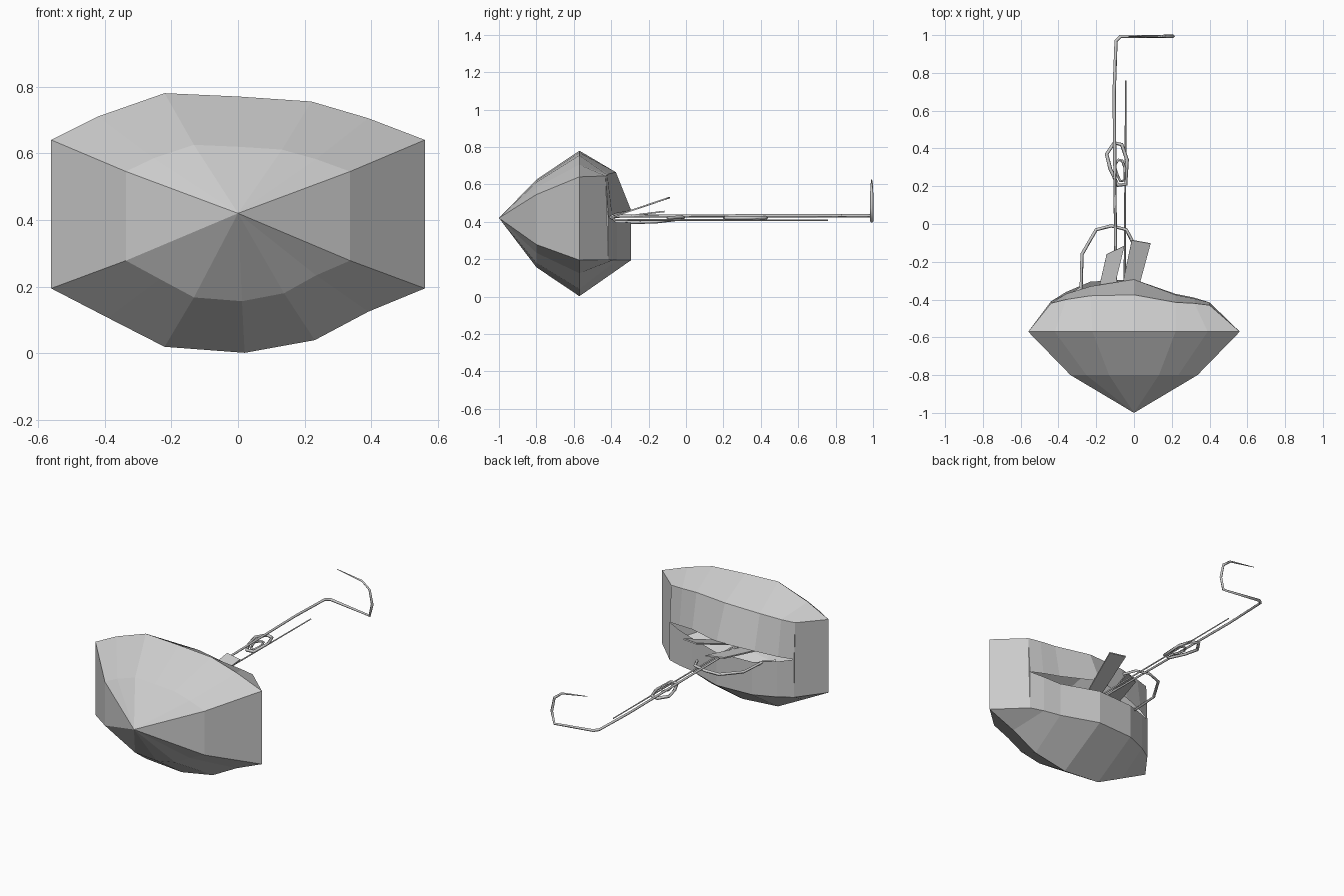
import bpy

if "Cube" in bpy.data.objects:
    bpy.data.objects.remove(bpy.data.objects["Cube"])

def make_mesh(name, verts, faces):
    me = bpy.data.meshes.new(name)
    me.from_pydata(verts, [], faces)
    me.update()
    ob = bpy.data.objects.new(name, me)
    bpy.context.collection.objects.link(ob)
    return ob

def tube(name, pts, r, radii=None, closed=False):
    """Low-poly square tube along a path."""
    cu = bpy.data.curves.new(name, 'CURVE')
    cu.dimensions = '3D'
    cu.bevel_depth = r
    cu.bevel_resolution = 0
    cu.use_fill_caps = True
    sp = cu.splines.new('POLY')
    sp.points.add(len(pts) - 1)
    for i, p in enumerate(pts):
        sp.points[i].co = (*p, 1)
        sp.points[i].radius = radii[i] if radii else 1
    sp.use_cyclic_u = closed
    ob = bpy.data.objects.new(name, cu)
    bpy.context.collection.objects.link(ob)
    bpy.ops.object.select_all(action='DESELECT')
    ob.select_set(True)
    bpy.context.view_layer.objects.active = ob
    bpy.ops.object.convert(target='MESH')

def plate(name, base, tip, t):
    """Thin slab between a base edge and a tip edge."""
    quad = [base[0], base[1], tip[1], tip[0]]
    ob = make_mesh(name, quad, [(0, 1, 2, 3)])
    m = ob.modifiers.new('thick', 'SOLIDIFY')
    m.thickness = t
    m.offset = 0

# Canopy: apex, half-way ring, rim, tucked-in ring, then two lips of an open mouth
APEX_Z = 0.42
rim = [(-.56, .64), (-.42, .71), (-.22, .78), (0, .77), (.22, .755), (.39, .705), (.56, .64),
       (.56, .195), (.39, .125), (.23, .04), (.02, .002), (-.22, .02), (-.39, .107), (-.56, .195)]
tx = [-.44, -.36, -.23, 0, .22, .32, .40]
upper_y = [-.42, -.40, -.38, -.375, -.415, -.42, -.43]
upper_z = [.645, .65, .66, .665, .655, .65, .645]
lip_y = [-.41, -.37, -.33, -.293, -.375, -.395, -.415]
lip_z = [.425, .435, .45, .46, .445, .435, .425]
low_y = [-.41, -.36, -.305, -.293, -.37, -.39, -.415]
low_z = [.425, .41, .395, .395, .395, .41, .425]

n = 14
mid = [(x * .6, -.8, APEX_Z + (z - APEX_Z) * (.57 if z > APEX_Z else .63)) for x, z in rim]
edge = [(x, -.57, z) for x, z in rim]
tuck = list(zip(tx, upper_y, upper_z)) + [(x, y, .195) for x, y in zip(tx, low_y)][::-1]
lips = list(zip(tx, lip_y, lip_z)) + list(zip(tx, low_y, low_z))[::-1]
verts = [(0, -1, APEX_Z)] + mid + edge + tuck + lips
faces = [(0, 1 + i, 1 + (i + 1) % n) for i in range(n)]
for ring in range(3):
    a, b = 1 + ring * n, 1 + (ring + 1) * n
    for i in range(n):
        if ring == 2 and i in (6, 13):      # mouth corners close to a triangle
            faces.append((a + i, b + i, a + (i + 1) % n))
        else:
            faces.append((a + i, b + i, b + (i + 1) % n, a + (i + 1) % n))
make_mesh('canopy', verts, faces)

# Shaft running into the hooked handle, which lies in the plane y = 1
tube('shaft_and_hook',
     [(-.095, -.42, .43), (-.105, .7, .433), (-.095, .97, .433), (-.07, .993, .43), (.19, .993, .402),
      (.208, .993, .475), (.19, .993, .56), (.14, .993, .60), (-.03, .993, .627)],
     .009, [.8, 1, 1, 1, 1, 1, .9, .7, .2])

# Thin second rod
tube('thin_rod', [(-.05, -.42, .41), (-.043, .76, .408)], .006, [1, .7])

# Two flat loops of the closing clasp
loop = [(-.145, .37), (-.105, .43), (-.065, .42), (-.037, .34), (-.043, .21), (-.085, .205), (-.125, .29)]
tube('clasp_outer', [(x, y, .42) for x, y in loop], .010, closed=True)
tube('clasp_inner', [(-.075 + (x + .09) * .5, .285 + (y - .32) * .5, .424) for x, y in loop],
     .007, closed=True)

# Loose wire arc by the mouth
tube('wire_arc', [(-.34, -.38, .40), (-.28, -.34, .395), (-.275, -.16, .40), (-.20, -.03, .415),
                  (-.12, -.01, .425), (-.04, -.03, .425), (-.005, -.10, .42)], .009)

# Fabric tabs sticking out of the mouth
plate('right_tab', [(-.08, -.41, .42), (.005, -.41, .42)], [(-.012, -.085, .53), (.088, -.103, .525)], .008)
plate('left_tab', [(-.20, -.40, .42), (-.12, -.40, .42)], [(-.145, -.16, .45), (-.05, -.115, .455)], .008)
